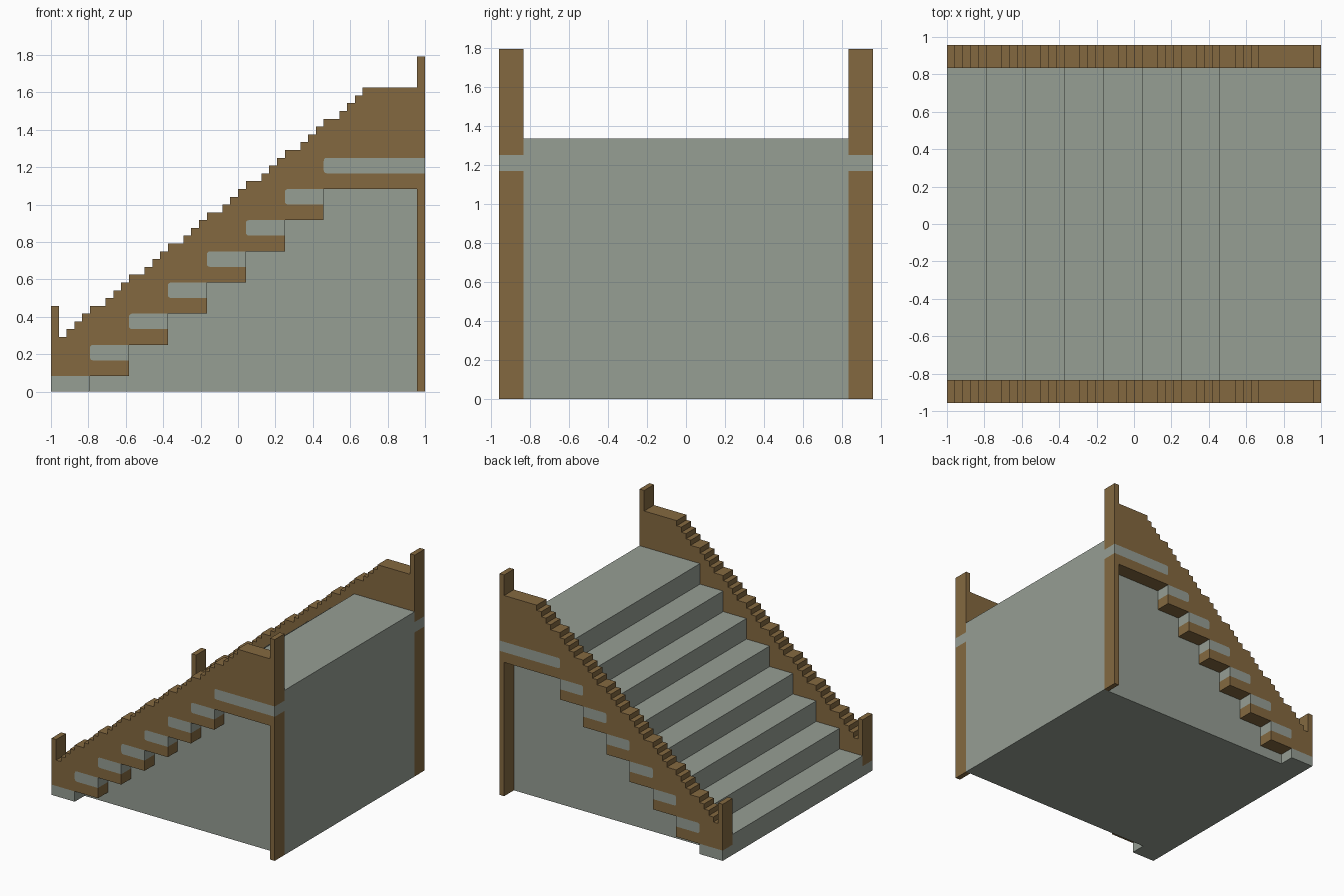
import bpy
import bmesh
from math import sin, cos, pi

U = 1 / 24            # module of the whole design
RUN, RISE = 5, 4      # one step, in modules
STEPS, LENGTH = 8, 48
INNER, OUTER = 20, 23  # side wall faces, measured from the middle

cube = bpy.data.objects.get("Cube")
if cube:
    bpy.data.objects.remove(cube, do_unlink=True)


def material(name, rgb):
    mat = bpy.data.materials.new(name)
    mat.use_nodes = True
    mat.diffuse_color = (*rgb, 1)
    mat.node_tree.nodes["Principled BSDF"].inputs["Base Color"].default_value = (*rgb, 1)
    return mat


stone = material("grey stone", (0.305, 0.342, 0.296))
wood = material("brown wood", (0.231, 0.141, 0.051))


def prism(name, outline, y0, y1, mat, mirrored=False):
    """Extrude an x-z outline, given in modules, from y0 to y1."""
    bm = bmesh.new()
    face = bm.faces.new([bm.verts.new(((x - LENGTH / 2) * U, y0 * U, z * U))
                         for x, z in outline])
    grown = bmesh.ops.extrude_face_region(bm, geom=[face])["geom"]
    bmesh.ops.translate(bm, vec=(0, (y1 - y0) * U, 0),
                        verts=[g for g in grown if isinstance(g, bmesh.types.BMVert)])
    bmesh.ops.recalc_face_normals(bm, faces=bm.faces)
    mesh = bpy.data.meshes.new(name)
    bm.to_mesh(mesh)
    bm.free()
    mesh.materials.append(mat)
    obj = bpy.data.objects.new(name, mesh)
    bpy.context.collection.objects.link(obj)
    if mirrored:
        mod = obj.modifiers.new("Mirror", "MIRROR")
        mod.use_axis = (False, True, False)
        mod.use_mirror_merge = False
    return obj


def slot(x0, x1, z):
    """Band two modules high, open at x1, with rounded corners at x0."""
    r = 0.4
    arc = [(r * (1 - sin(a)), r * (1 - cos(a))) for a in (0, pi / 6, pi / 3, pi / 2)]
    low = [(x0 + dx, z + dz) for dx, dz in arc]
    high = [(x0 + dx, z + 2 - dz) for dx, dz in reversed(arc)]
    return [(x1, z)] + low + high + [(x1, z + 2)]


# Solid stair body
steps = [(LENGTH, 0), (0, 0)]
for k in range(STEPS):
    top = RISE * (k + 1)
    end = RUN * (k + 1) if k < STEPS - 1 else LENGTH
    steps += [(RUN * k, top), (end, top)]
prism("stair_body", steps, -INNER, INNER, stone)

# Side wall underside, notched below each step and slotted for the bands
wall = [(0, 2)]
bands = []
for k in range(1, STEPS):
    x, z = RUN * k, RISE * k
    wall.append((x, z - 2))
    if k < STEPS - 1:
        end = x + RUN
        wall.append((end, z - 2))
    else:
        end = LENGTH
        wall += [(end - 1, z - 2), (end - 1, 0), (end, 0)]
    band = slot(x, end, z)
    bands.append(band)
    wall += band[:-1] if k < STEPS - 1 else band

# Jagged handrail top, from the back post down to the front post
post_top = RISE * STEPS + 11
heights = [11, 7, 8, 9, 10]
for k in range(STEPS - 1):
    heights += [11 + RISE * k + d for d in (0, 0, 1, 2, 3)]
heights += [RISE * STEPS + 7] * (LENGTH - 1 - len(heights)) + [post_top]
last = None
for i in reversed(range(LENGTH)):
    if heights[i] != last:
        wall.append((i + 1, heights[i]))
        if last is not None:
            wall.insert(-1, (i + 1, last))
        last = heights[i]
wall.append((0, last))

prism("side_wall", wall, -OUTER, -INNER, wood, mirrored=True)

# Stone bands set into the walls, and the foot under each wall
for k, band in enumerate(bands, 1):
    prism(f"wall_band_{k}", band, -OUTER, -INNER, stone, mirrored=True)
prism("wall_foot", [(0, 0), (RUN, 0), (RUN, 2), (0, 2)], -OUTER, -INNER, stone, mirrored=True)
